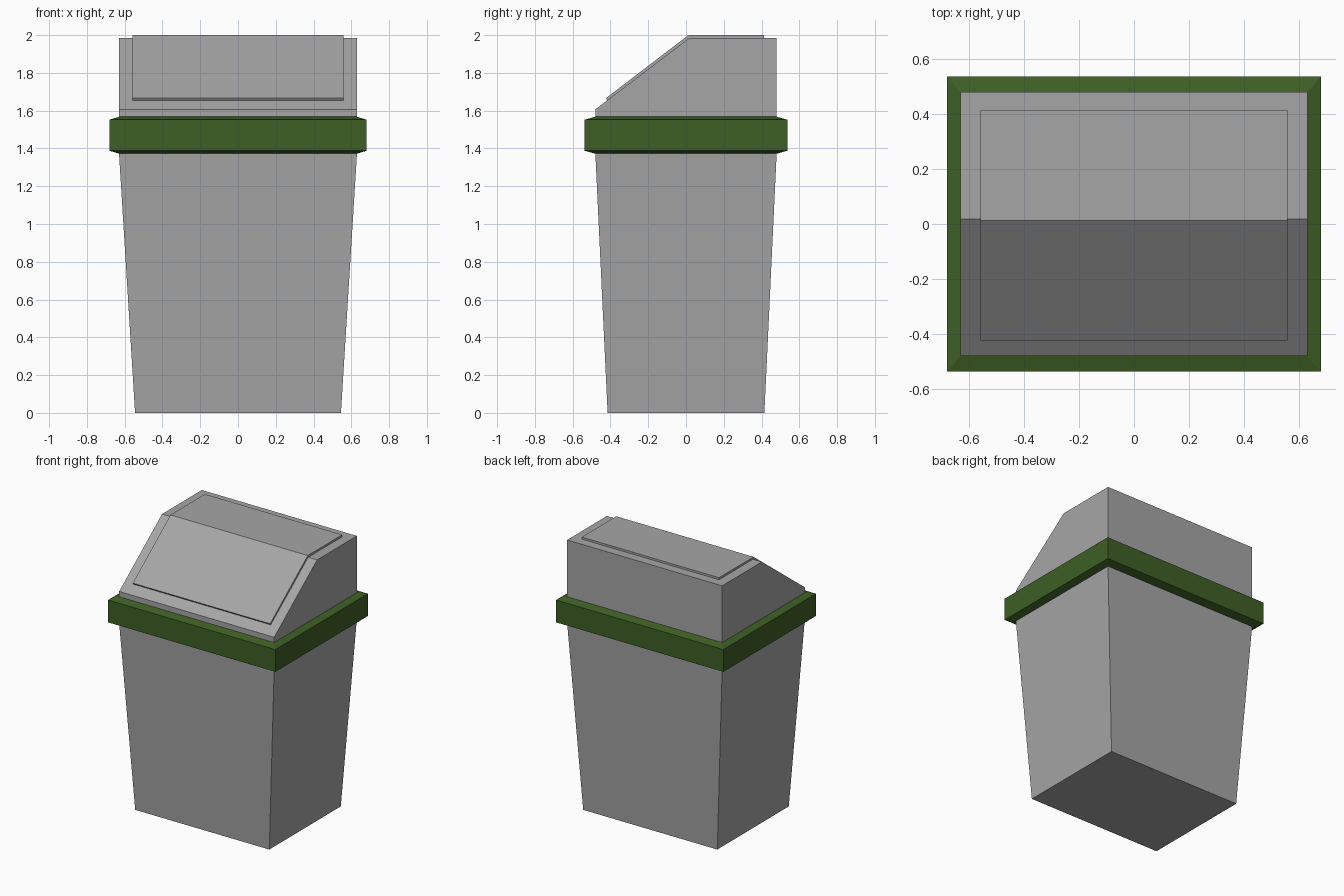
import bpy, bmesh

if "Cube" in bpy.data.objects:
    bpy.data.objects.remove(bpy.data.objects["Cube"])


def material(name, rgb):
    m = bpy.data.materials.new(name)
    m.diffuse_color = (*rgb, 1)
    m.use_nodes = True
    m.node_tree.nodes["Principled BSDF"].inputs["Base Color"].default_value = m.diffuse_color
    return m


grey = material("grey plastic", (0.38, 0.38, 0.38))
green = material("dark green", (0.048, 0.115, 0.018))


def finish(name, bm, mat):
    bmesh.ops.recalc_face_normals(bm, faces=bm.faces)
    mesh = bpy.data.meshes.new(name)
    bm.to_mesh(mesh)
    bm.free()
    mesh.materials.append(mat)
    ob = bpy.data.objects.new(name, mesh)
    bpy.context.collection.objects.link(ob)
    return ob


def loft(name, levels, mat):
    """Stack rectangles given as (half x, half y, z)."""
    bm = bmesh.new()
    rings = [[bm.verts.new((sx * hx, sy * hy, z))
              for sx, sy in ((-1, -1), (1, -1), (1, 1), (-1, 1))]
             for hx, hy, z in levels]
    for a, b in zip(rings, rings[1:]):
        for i in range(4):
            j = (i + 1) % 4
            bm.faces.new((a[i], a[j], b[j], b[i]))
    bm.faces.new(rings[0][::-1])
    bm.faces.new(rings[-1])
    return finish(name, bm, mat)


def extrude_x(name, profile, half, mat):
    """Extrude a (y, z) profile symmetrically along x."""
    bm = bmesh.new()
    left, right = [[bm.verts.new((x, y, z)) for y, z in profile] for x in (-half, half)]
    n = len(profile)
    for i in range(n):
        j = (i + 1) % n
        bm.faces.new((left[i], left[j], right[j], right[i]))
    bm.faces.new(left[::-1])
    bm.faces.new(right)
    return finish(name, bm, mat)


# Tapered bin body
loft("bin_body", [(0.545, 0.415, 0), (0.63, 0.48, 1.375)], grey)

# Green rim with chamfered top and bottom
loft("rim", [(0.63, 0.48, 1.372), (0.68, 0.537, 1.388),
             (0.68, 0.537, 1.552), (0.63, 0.48, 1.568)], green)

# Lid with sloping front
extrude_x("lid", [(-0.48, 1.56), (-0.48, 1.607), (0.018, 1.985),
                  (0.48, 1.985), (0.48, 1.56)], 0.63, grey)

# Thin raised flap folded over the slope and the top
extrude_x("flap", [(-0.415, 1.652), (-0.424, 1.666), (0.013, 2.0),
                   (0.413, 2.0), (0.413, 1.98), (0.02, 1.98)], 0.558, grey)
